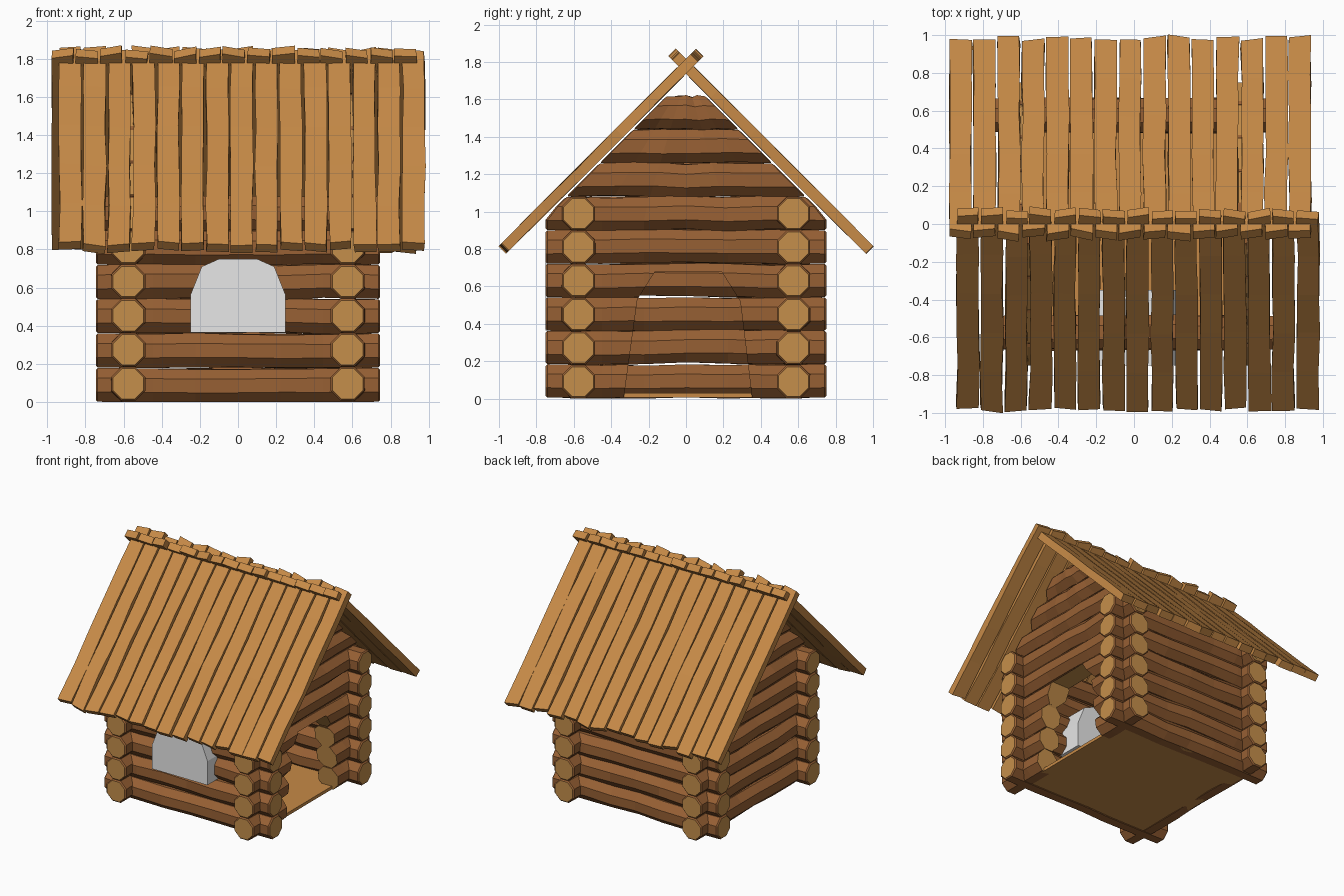
import bpy, bmesh, math, random
from mathutils import Vector

if "Cube" in bpy.data.objects:
    bpy.data.objects.remove(bpy.data.objects["Cube"])

random.seed(7)
rnd = lambda a: random.uniform(-a, a)


def mat(name, rgb):
    m = bpy.data.materials.new(name)
    m.diffuse_color = (*rgb, 1)
    m.use_nodes = True
    m.node_tree.nodes["Principled BSDF"].inputs["Base Color"].default_value = m.diffuse_color
    return m


BARK = mat("bark_brown", (0.31, 0.117, 0.034))
CUT = mat("cut_wood_tan", (0.56, 0.275, 0.07))
PLANK = mat("plank_orange_brown", (0.57, 0.255, 0.063))
GREY = mat("window_grey", (0.8, 0.8, 0.8))


def finish(bm, name, mats):
    bmesh.ops.recalc_face_normals(bm, faces=bm.faces)
    me = bpy.data.meshes.new(name)
    bm.to_mesh(me)
    bm.free()
    for m in mats:
        me.materials.append(m)
    ob = bpy.data.objects.new(name, me)
    bpy.context.collection.objects.link(ob)
    return ob


def skin(rings, name, mats, cap_index=0):
    """Closed tube through a list of point rings."""
    bm = bmesh.new()
    vs = [[bm.verts.new(p) for p in r] for r in rings]
    n = len(rings[0])
    for a, b in zip(vs, vs[1:]):
        for i in range(n):
            j = (i + 1) % n
            bm.faces.new((a[i], a[j], b[j], b[i]))
    for r in (vs[0], vs[-1]):
        bm.faces.new(r).material_index = cap_index
    return finish(bm, name, mats)


# Octagonal log with slightly wobbly rings and a chamfered cut end
def log(name, axis, side, z, half):
    stops = [(-1, .9), (-.988, 1), (-.6, 1), (-.3, 1), (0, 1), (.3, 1), (.6, 1), (.988, 1), (1, .9)]
    rings = []
    for s, k in stops:
        end = abs(s) > .9
        dc, dz = (0, 0) if end else (rnd(.006), rnd(.006))
        ring = []
        for i in range(8):
            a = math.radians(22.5 + 45 * i)
            r = k * (.096 + (0 if end else rnd(.004)))
            c = side + dc + r * math.cos(a)
            h = max(0, z + dz + r * math.sin(a))
            t = s * half(h)
            ring.append((t, c, h) if axis == 'x' else (c, t, h))
        rings.append(ring)
    return skin(rings, name, [BARK, CUT], 1)


# Flat profile extruded along x or y
def prism(name, profile, axis, lo, hi, m):
    rings = [[(d, p, z) if axis == 'x' else (p, d, z) for p, z in profile] for d in (lo, hi)]
    return skin(rings, name, [m])


# Walls: six courses each, then three gable courses trimmed to the roof slope
under_roof = lambda z: max(.06, min(.75, 1.72 - z))
door_logs = []
for i in range(6):
    log("front_wall_log", 'x', -.575, .09 + .18 * i, lambda z: .745)
    log("back_wall_log", 'x', .575, .09 + .18 * i, lambda z: .745)
for i in range(9):
    kind = "wall_log" if i < 6 else "gable_log"
    log("left_" + kind, 'y', -.575, .095 + .179 * i, under_roof)
    o = log("right_" + kind, 'y', .575, .095 + .179 * i, under_roof)
    if i < 4:
        door_logs.append(o)

# Doorway cut through the right wall
cutter = prism("door_cutter", [(-.34, -.05), (-.26, .53), (-.165, .68), (.19, .68), (.29, .52), (.36, -.05)],
               'x', .3, .9, CUT)
cutter.hide_render = True
for o in door_logs:
    b = o.modifiers.new("doorway", 'BOOLEAN')
    b.operation, b.object, b.solver = 'DIFFERENCE', cutter, 'EXACT'
    b.material_mode = 'TRANSFER'
    bpy.context.view_layer.objects.active = o
    bpy.ops.object.modifier_apply(modifier="doorway")
bpy.data.objects.remove(cutter)

# Arched window block set in the front wall
prism("window_block", [(-.25, .365), (.25, .365), (.25, .56), (.19, .71), (.1, .75),
                       (-.1, .75), (-.19, .71), (-.25, .56)], 'y', -.75, -.35, GREY)

# Floor
prism("floor", [(-.6, .005), (.6, .005), (.6, .03), (-.6, .03)], 'x', -.6, .6, PLANK)


# Roof planks, crossing at the ridge
def plank(name, x, sign):
    q = math.sqrt(.5)
    rings = []
    start, stop = random.uniform(0, .03), 1.475 - random.uniform(0, .03)
    skew0, skew1 = rnd(.012), rnd(.018)
    for k in range(6):
        t = k / 5
        dx = rnd(.004)
        ring = []
        for w, h in ((-1, -1), (1, -1), (1, 1), (-1, 1)):
            u = start + (stop - start) * t + w * (skew0 if k == 0 else skew1 if k == 5 else 0)
            hw = .058 + rnd(.004)
            hh = h * .028 + (rnd(.003) if 0 < k < 5 else 0)
            y = -.977 + q * u - q * hh
            z = .8 + q * u + q * hh
            ring.append((x + dx + w * hw, sign * y, z))
        rings.append(ring)
    skin(rings, name, [PLANK])


for i in range(15):
    plank("front_roof_plank", -.88 + .1286 * i, 1)
    plank("back_roof_plank", -.92 + .1286 * i, -1)
